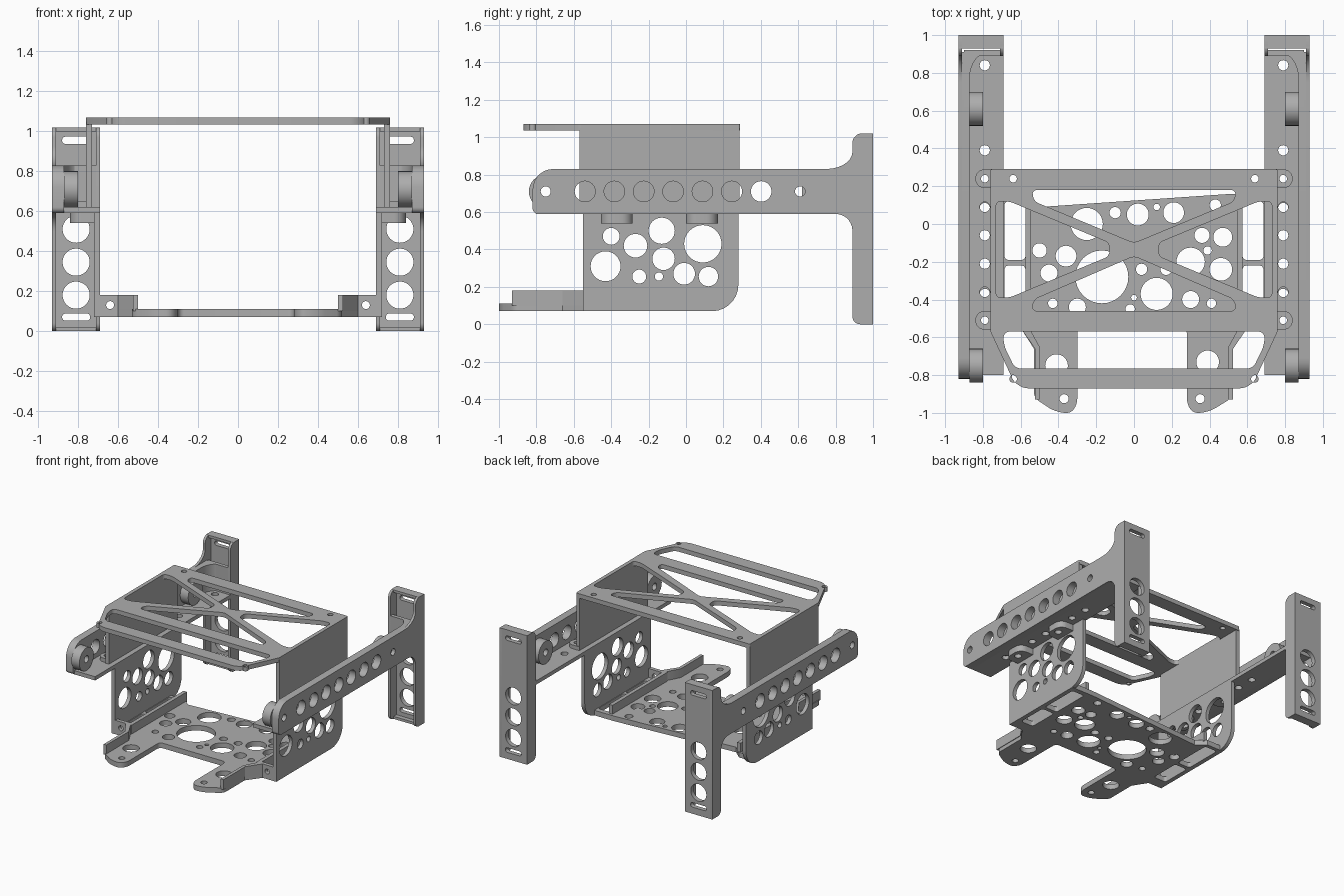
import bpy
import bmesh
import math
from mathutils import Matrix, Vector
from mathutils.geometry import interpolate_bezier

default_cube = bpy.data.objects.get("Cube")
if default_cube:
    bpy.data.objects.remove(default_cube)

grey = bpy.data.materials.new("plain grey")
grey.use_nodes = True
grey.diffuse_color = (0.42, 0.42, 0.42, 1)
grey.node_tree.nodes["Principled BSDF"].inputs["Base Color"].default_value = grey.diffuse_color

# Each plane maps sheet coordinates (u, v) and thickness w to model axes
PLANES = {
    "xy": Matrix.Identity(4),
    "yz": Matrix(((0, 0, 1, 0), (1, 0, 0, 0), (0, 1, 0, 0), (0, 0, 0, 1))),
    "xz": Matrix(((1, 0, 0, 0), (0, 0, 1, 0), (0, 1, 0, 0), (0, 0, 0, 1))),
}


def rounded(points, radius=0.0):
    """Round the corners of a polygon; a third value on a point overrides the radius."""
    corners = [Vector(p[:2]).to_3d() for p in points]
    result = []
    for i, corner in enumerate(corners):
        r = points[i][2] if len(points[i]) > 2 else radius
        if r == 0:
            result.append(corner)
            continue
        to_prev = corners[i - 1] - corner
        to_next = corners[(i + 1) % len(corners)] - corner
        a = corner + to_prev.normalized() * min(r, to_prev.length * 0.49)
        b = corner + to_next.normalized() * min(r, to_next.length * 0.49)
        result += interpolate_bezier(a, a.lerp(corner, 0.55), b.lerp(corner, 0.55), b, 8)
    return result


def circle(u, v, r):
    steps = 32 if r > 0.03 else 20
    return [Vector((u + r * math.cos(math.tau * i / steps),
                    v + r * math.sin(math.tau * i / steps), 0)) for i in range(steps)]


def box(u0, u1, v0, v1, radius=0.0):
    return rounded([(u0, v0), (u1, v0), (u1, v1), (u0, v1)], radius)


def sheet(name, plane, start, end, outline, holes=(), mirrored=False):
    """Cut a sheet with holes out of a plane, from start to end in thickness."""
    curve = bpy.data.curves.new(name, "CURVE")
    curve.dimensions = "2D"
    curve.fill_mode = "BOTH"
    curve.extrude = (end - start) / 2
    for loop in (outline, *holes):
        spline = curve.splines.new("POLY")
        spline.points.add(len(loop) - 1)
        for point, co in zip(spline.points, loop):
            point.co = (co.x, co.y, 0, 1)
        spline.use_cyclic_u = True
    source = bpy.data.objects.new(name + " profile", curve)
    bpy.context.collection.objects.link(source)
    graph = bpy.context.evaluated_depsgraph_get()
    mesh = bpy.data.meshes.new_from_object(source.evaluated_get(graph))
    bpy.data.objects.remove(source)
    mesh.transform(PLANES[plane] @ Matrix.Translation((0, 0, (start + end) / 2)))

    bm = bmesh.new()
    bm.from_mesh(mesh)
    bmesh.ops.remove_doubles(bm, verts=bm.verts, dist=0.0001)
    bmesh.ops.recalc_face_normals(bm, faces=bm.faces)
    for face in bm.faces:
        face.smooth = True
        face.material_index = 0
    bm.to_mesh(mesh)
    bm.free()
    mesh.set_sharp_from_angle(angle=math.radians(30))
    mesh.materials.clear()
    mesh.materials.append(grey)
    mesh.name = name
    part = bpy.data.objects.new(name, mesh)
    bpy.context.collection.objects.link(part)
    if mirrored:
        part.modifiers.new("other side", "MIRROR").use_axis = (True, False, False)
    return part


def mirror_loop(loop):
    return [Vector((-p.x, p.y, 0)) for p in loop]


# Side rails: outer wall running into the rear post, thickened along the rail
rail_z = 0.71
mounts = [-0.75, 0.61]
rail_holes = [circle(-0.54 + 0.157 * i, rail_z, 0.055) for i in range(7)]
rail_holes += [circle(y, rail_z, 0.027) for y in mounts]
sheet("rail_outer_wall", "yz", 0.91, 0.93, rounded([
    (-0.82, 0.59, 0.03), (0.89, 0.59, 0.09), (0.89, 0, 0.04), (1, 0, 0.01),
    (1, 1.02, 0.01), (0.89, 1.02, 0.05), (0.89, 0.83, 0.14), (-0.82, 0.83, 0.11)]),
    rail_holes, True)
sheet("rail_inner_wall", "yz", 0.87, 0.91, rounded([
    (-0.82, 0.59, 0.03), (0.9, 0.59), (0.9, 0.83), (-0.82, 0.83, 0.11)]),
    rail_holes, True)
for y in mounts:
    sheet("rail_mount_boss", "yz", 0.80, 0.87, circle(y, rail_z, 0.09),
          [circle(y, rail_z, 0.027)], True)
flange_holes = [circle(0.79, -0.51 + 0.15 * i, 0.027) for i in range(7)]
sheet("rail_flange", "xy", 0.59, 0.62, box(0.69, 0.88, -0.8, 0.91),
      flange_holes + [circle(0.79, 0.84, 0.027)], True)
sheet("rail_corner_fillet", "xy", 0.62, 0.83, rounded([
    (0.87, 0.62), (0.9, 0.62), (0.9, 0.92), (0.7, 0.92), (0.7, 0.9), (0.87, 0.9, 0.13)]),
    mirrored=True)

# Rear posts: open channels with round holes and strap slots
post_holes = [circle(0.81, z, 0.068) for z in (0.18, 0.345, 0.51)]
post_holes += [box(0.74, 0.88, z - 0.018, z + 0.018, 0.017) for z in (0.07, 0.955)]
sheet("post_back", "xz", 0.965, 1.0, box(0.69, 0.93, 0, 1.02), post_holes, True)
sheet("post_inner_wall", "yz", 0.69, 0.71, rounded([
    (0.89, 0, 0.04), (1, 0), (1, 1.02), (0.89, 1.02, 0.05)]), mirrored=True)
sheet("post_rail_panel", "xz", 0.89, 0.91, box(0.69, 0.92, 0.59, 0.83), mirrored=True)
for z in (0, 1):
    sheet("post_cap", "xy", z, z + 0.02, box(0.69, 0.93, 0.93, 1), mirrored=True)

# Top bracket: truss plate with two hanging side walls and foot ears
side_cut = rounded([(0.73, 0.12), (0.66, 0.12), (0.13, -0.1), (0.13, -0.17),
                    (0.66, -0.39), (0.73, -0.39)], 0.025)
truss_cuts = [
    side_cut, mirror_loop(side_cut),
    rounded([(-0.54, 0.18), (0.54, 0.18), (0.53, 0.12), (0, -0.1), (-0.53, 0.12)], 0.025),
    rounded([(-0.54, -0.46), (0.54, -0.46), (0.53, -0.4), (0, -0.17), (-0.53, -0.4)], 0.025),
    rounded([(-0.69, -0.57), (0.69, -0.57), (0.69, -0.64), (0.63, -0.765),
             (-0.63, -0.765), (-0.69, -0.64)], 0.03),
]
truss_cuts += [circle(x, y, 0.02) for x in (-0.64, 0.64) for y in (0.24, -0.82)]
sheet("top_plate", "xy", 1.035, 1.07, rounded([
    (-0.76, 0.29), (0.76, 0.29), (0.76, -0.57), (0.62, -0.87, 0.06),
    (-0.62, -0.87, 0.06), (-0.76, -0.57)], 0.01), truss_cuts)
sheet("bracket_side_wall", "yz", 0.73, 0.76, box(-0.57, 0.285, 0.62, 1.05), mirrored=True)
for y in (0.24, -0.51):
    sheet("bracket_ear", "xy", 0.62, 0.65, rounded([
        (0.73, y - 0.05), (0.84, y - 0.05, 0.05), (0.84, y + 0.05, 0.05), (0.73, y + 0.05)]),
        [circle(0.79, y, 0.02)], True)

# Lower tray side walls with lightening holes and ears under the rails
wall_holes = [(-0.43, 0.31, 0.08), (-0.4, 0.47, 0.045), (-0.27, 0.42, 0.063),
              (-0.13, 0.5, 0.07), (0.09, 0.43, 0.1), (-0.12, 0.35, 0.06),
              (-0.25, 0.255, 0.037), (-0.145, 0.255, 0.022), (-0.01, 0.27, 0.058),
              (0.12, 0.255, 0.052)]
sheet("tray_side_wall", "yz", 0.69, 0.72, rounded([
    (-0.55, 0.07), (0.28, 0.07, 0.14), (0.28, 0.59), (-0.55, 0.59)]),
    [circle(*hole) for hole in wall_holes], True)
for y in (-0.37, 0.085):
    sheet("tray_ear", "xy", 0.54, 0.59, rounded([
        (0.7, y - 0.085), (0.84, y - 0.085, 0.06), (0.84, y + 0.085, 0.06), (0.7, y + 0.085)]),
        [circle(0.79, y, 0.027)], True)

# Lower tray floor with two front arms
floor_holes = [(-0.17, -0.28, 0.14), (-0.25, 0, 0.085), (-0.36, -0.17, 0.055),
               (-0.5, -0.14, 0.038), (-0.45, -0.26, 0.045), (-0.3, -0.44, 0.045),
               (-0.43, -0.42, 0.025), (0.02, 0.05, 0.058), (0.21, 0.06, 0.055),
               (0.12, -0.37, 0.085), (0.3, -0.4, 0.045), (0.41, -0.42, 0.025),
               (0.46, -0.24, 0.06), (0.47, -0.07, 0.05), (0.3, -0.2, 0.075),
               (0.36, -0.06, 0.04), (0.04, -0.24, 0.03), (-0.1, 0.06, 0.03),
               (0.12, 0.09, 0.017), (0, -0.39, 0.015), (0.17, -0.24, 0.03),
               (0.39, -0.14, 0.022), (0.43, 0.1, 0.03), (-0.02, -0.45, 0.025),
               (-0.41, -0.75, 0.06), (-0.37, -0.925, 0.024),
               (0.39, -0.73, 0.06), (0.35, -0.925, 0.024)]
cuts = [circle(*hole) for hole in floor_holes]
for y0, y1 in ((-0.19, 0.12), (-0.46, -0.22)):
    slot = box(0.575, 0.685, y0, y1, 0.02)
    cuts += [slot, mirror_loop(slot)]
sheet("tray_floor", "xy", 0.07, 0.11, rounded([
    (-0.715, 0.15), (-0.57, 0.15), (-0.5, 0.09), (0.52, 0.16), (0.715, 0.16),
    (0.715, -0.55), (0.6, -0.55), (0.52, -0.66), (0.52, -0.92, 0.03), (0.39, -1, 0.05),
    (0.28, -1, 0.08), (0.28, -0.55, 0.03), (-0.3, -0.55, 0.03), (-0.3, -1, 0.08),
    (-0.41, -1, 0.05), (-0.53, -0.92, 0.03), (-0.53, -0.66), (-0.6, -0.55),
    (-0.715, -0.55)]), cuts)

# Raised ribs along the tray floor, arms and front corners
sheet("tray_floor_rib", "xy", 0.1, 0.18, box(0.545, 0.575, -0.55, 0.14), mirrored=True)
sheet("arm_rib", "xy", 0.1, 0.18, rounded([
    (0.6, -0.55), (0.525, -0.66), (0.525, -0.93), (0.5, -0.93),
    (0.5, -0.65), (0.565, -0.53), (0.6, -0.53)]), mirrored=True)
sheet("tray_front_wall", "xz", -0.55, -0.52, box(0.57, 0.7, 0.1, 0.18),
      [circle(0.64, 0.13, 0.02)], True)
